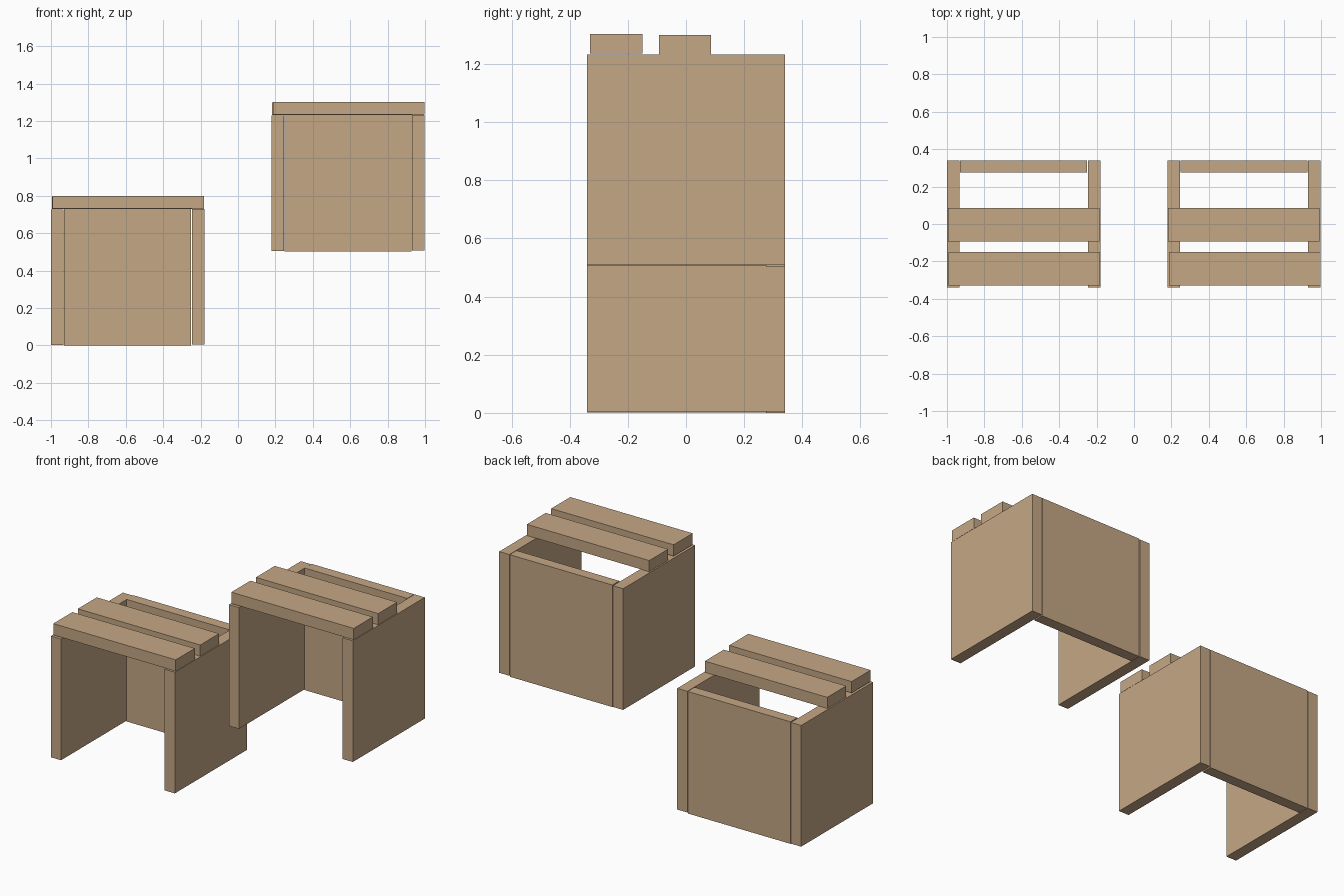
import bpy

if "Cube" in bpy.data.objects:
    bpy.data.objects.remove(bpy.data.objects["Cube"])


def board(name, x, y, z, material):
    """Box-shaped board given as (min, max) ranges."""
    bpy.ops.mesh.primitive_cube_add(size=1, location=[sum(r) / 2 for r in (x, y, z)])
    ob = bpy.context.object
    ob.name = name
    ob.scale = [r[1] - r[0] for r in (x, y, z)]
    bpy.ops.object.transform_apply(location=False, rotation=False, scale=True)
    ob.data.materials.append(material)
    return ob


wood = bpy.data.materials.new("wood")
wood.diffuse_color = (0.56, 0.39, 0.24, 1)
wood.use_nodes = True
wood.node_tree.nodes["Principled BSDF"].inputs["Base Color"].default_value = wood.diffuse_color

# Boards of one stool, at the position of the lower left one
PARTS = [
    ("left_side", (-1.0, -0.933), (-0.34, 0.34), (0.002, 0.727)),
    ("right_side", (-0.247, -0.18), (-0.34, 0.34), (0.005, 0.73)),
    ("back_panel", (-0.929, -0.25), (0.275, 0.34), (0.0, 0.73)),
    ("front_slat", (-0.991, -0.181), (-0.33, -0.15), (0.732, 0.80)),
    ("middle_slat", (-0.995, -0.185), (-0.093, 0.086), (0.73, 0.797)),
]

# Two identical stools, the right one raised
for label, dx, dz in (("lower", 0, 0), ("upper", 1.178, 0.503)):
    for name, x, y, z in PARTS:
        board(f"{label}_{name}", [v + dx for v in x], y, [v + dz for v in z], wood)
